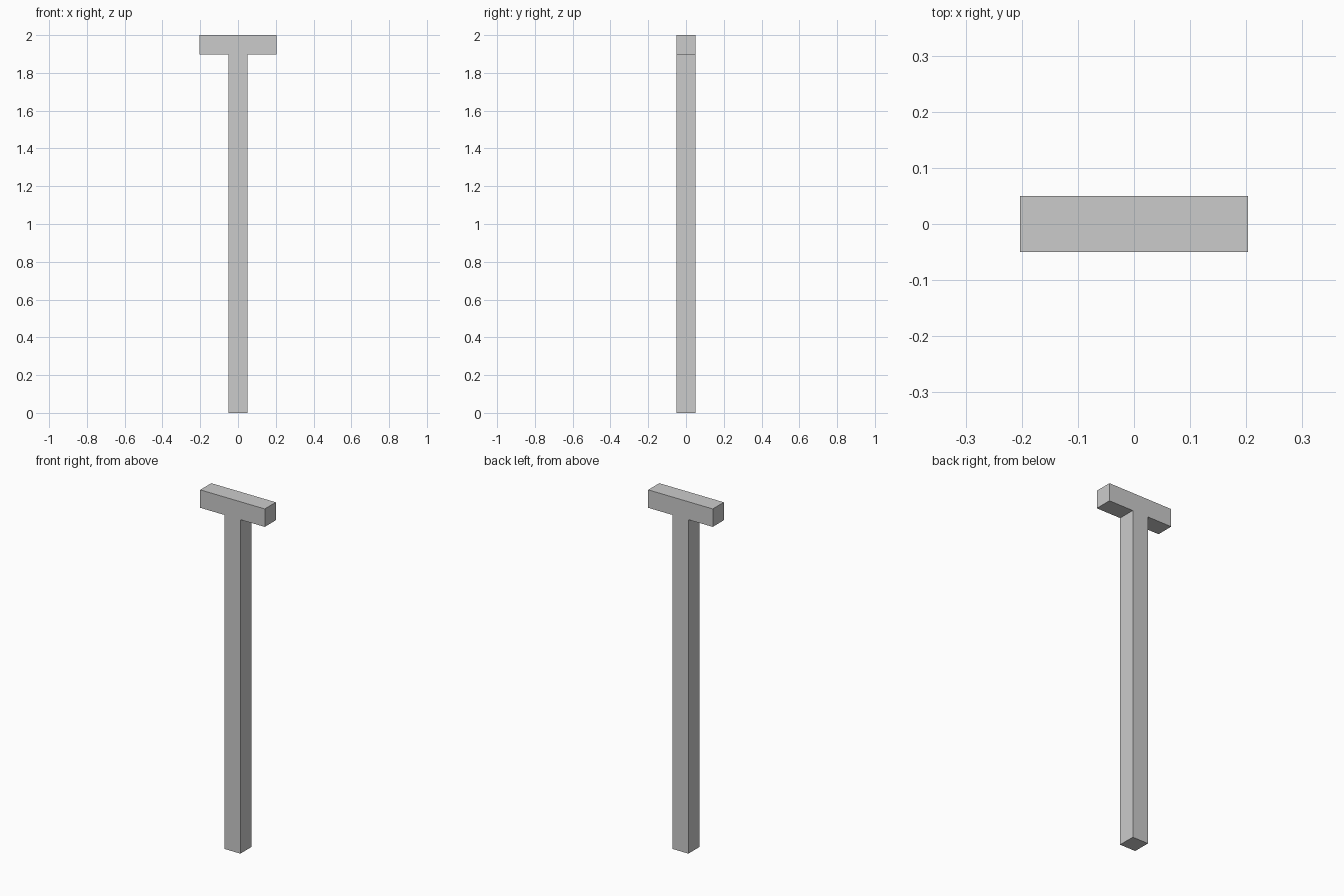
import bpy
import bmesh

if "Cube" in bpy.data.objects:
    bpy.data.objects.remove(bpy.data.objects["Cube"])

POST = 0.0496      # half width of post, half depth of the whole piece
BAR = 0.203        # half length of the crossbar
UNDER = 1.898      # underside of the crossbar
TOP = 2.0

# T-shaped outline, right half mirrored to the left
right = [(POST, 0), (POST, UNDER), (BAR, UNDER), (BAR, TOP)]
outline = right + [(-x, z) for x, z in reversed(right)]

# Post and crossbar as one solid: extrude the outline front to back
bm = bmesh.new()
face = bm.faces.new([bm.verts.new((x, -POST, z)) for x, z in outline])
result = bmesh.ops.extrude_face_region(bm, geom=[face], use_keep_orig=True)
back = [g for g in result["geom"] if isinstance(g, bmesh.types.BMVert)]
bmesh.ops.translate(bm, verts=back, vec=(0, 2 * POST, 0))
bmesh.ops.recalc_face_normals(bm, faces=bm.faces)

mesh = bpy.data.meshes.new("t_post")
bm.to_mesh(mesh)
bm.free()
bpy.context.collection.objects.link(bpy.data.objects.new("t_post", mesh))
